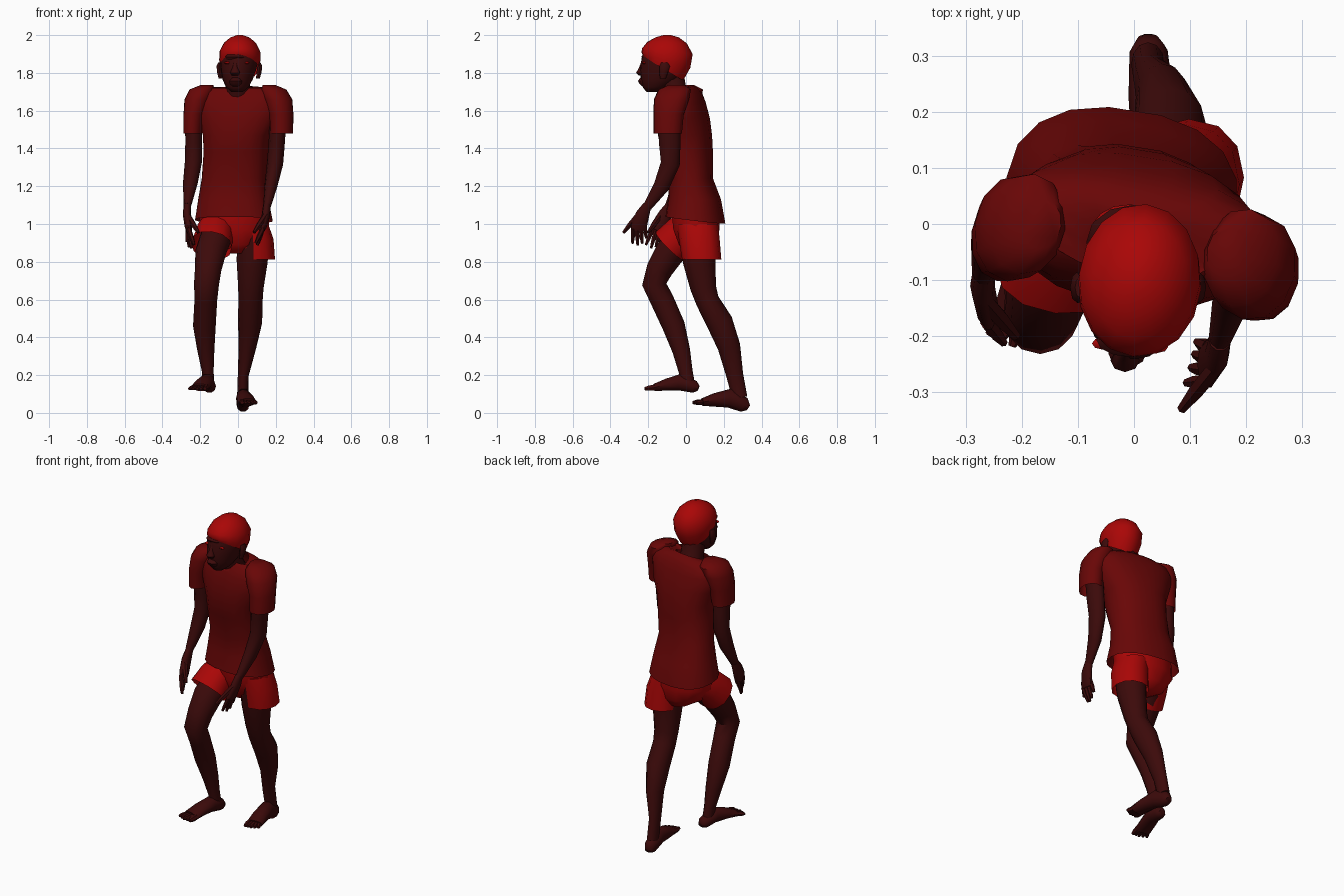
import bpy, bmesh
from math import sin, cos, pi, radians
from mathutils import Vector


def material(name, col):
    m = bpy.data.materials.new(name)
    m.diffuse_color = (*col, 1)
    return m


SKIN = material("skin", (0.045, 0.003, 0.003))
SHIRT = material("shirt", (0.14, 0.002, 0.002))
BRIGHT = material("bright_red", (0.4, 0.002, 0.002))


def loft(name, rings, mat, n=10, flat=False, yaw=0, sq=1.0, caps=(True, True)):
    """Skin rings (x, y, z, half width, half depth, front-back slope).
    flat = horizontal rings, otherwise rings stand square to the path."""
    bm = bmesh.new()
    loops = []
    c = [Vector(r[:3]) for r in rings]
    for i, r in enumerate(rings):
        if flat:
            a = Vector((cos(yaw), sin(yaw), 0))
            b = Vector((-sin(yaw), cos(yaw), 0))
        else:
            t = (c[min(i + 1, len(c) - 1)] - c[max(i - 1, 0)]).normalized()
            a = Vector((1, 0, 0))
            a = (a - t * a.dot(t)).normalized()
            b = t.cross(a)
        slope = r[5] if len(r) > 5 else 0
        loop = []
        for k in range(n):
            u, v = cos(2 * pi * k / n), sin(2 * pi * k / n)
            u = abs(u) ** sq * (1 if u > 0 else -1)
            v = abs(v) ** sq * (1 if v > 0 else -1)
            p = c[i] + a * u * r[3] + b * v * r[4]
            p.z += slope * v * r[4]
            loop.append(bm.verts.new(p))
        loops.append(loop)
    for p, q in zip(loops, loops[1:]):
        for k in range(n):
            bm.faces.new((p[k], p[(k + 1) % n], q[(k + 1) % n], q[k]))
    for want, loop in zip(caps, (loops[0], loops[-1])):
        if want:
            bm.faces.new(loop)
    bmesh.ops.recalc_face_normals(bm, faces=bm.faces)
    me = bpy.data.meshes.new(name)
    bm.to_mesh(me)
    bm.free()
    me.materials.append(mat)
    me.shade_smooth()
    me.set_sharp_from_angle(angle=radians(55))
    ob = bpy.data.objects.new(name, me)
    bpy.context.collection.objects.link(ob)
    return ob


def digit(name, root, tip, r):
    root, tip = Vector(root), Vector(tip)
    mid = root.lerp(tip, 0.55)
    loft(name, [(*root, r, r), (*mid, r * .95, r * .95), (*tip, r * .55, r * .55)], SKIN, 6)


# Shirt body, twisted and broadening into the shoulders
loft("shirt", [(-.022, .05, 1.02, .208, .155, -.12), (-.025, .045, 1.13, .188, .137),
               (-.022, .028, 1.24, .172, .112), (-.012, .005, 1.38, .172, .135),
               (-.008, -.005, 1.47, .18, .14), (0, -.012, 1.56, .218, .134),
               (0, -.015, 1.645, .243, .112), (0, -.015, 1.695, .225, .092),
               (0, -.02, 1.722, .16, .07, .05), (0, -.045, 1.70, .085, .078, .45)],
     SHIRT, 18, True, radians(-9), .85, (False, False))

# Sleeves with rounded shoulders
loft("left_sleeve", [(.232, -.097, 1.48, .06, .077), (.23, -.092, 1.58, .064, .082),
                     (.213, -.077, 1.66, .075, .095), (.19, -.06, 1.712, .066, .088),
                     (.165, -.05, 1.735, .035, .045)], SHIRT, 12, True, radians(-12), .95, (False, True))
loft("right_sleeve", [(-.24, -.02, 1.48, .05, .075), (-.233, -.018, 1.58, .056, .084),
                      (-.212, -.008, 1.66, .072, .095), (-.19, 0, 1.712, .068, .09),
                      (-.165, 0, 1.735, .035, .045)], SHIRT, 12, True, radians(-8), .95, (False, True))

# Shorts: pelvis and two open legs
loft("shorts_seat", [(-.02, .05, 1.05, .185, .128), (-.02, .055, .97, .183, .125),
                     (-.01, .06, .89, .14, .1), (-.01, .065, .845, .06, .07)], BRIGHT, 14, True)
loft("shorts_left_leg", [(.075, .06, 1.0, .085, .11), (.09, .07, .92, .098, .108),
                         (.098, .083, .812, .098, .104)], BRIGHT, 12, True, 0, .9, (True, False))
loft("shorts_right_leg", [(-.11, .04, .99, .085, .09), (-.125, -.02, .95, .1, .1),
                          (-.14, -.085, .885, .109, .105)], BRIGHT, 12, False, 0, .9, (True, False))

# Legs
loft("right_leg", [(-.11, .01, .95, .085, .08), (-.145, -.085, .85, .082, .08),
                   (-.158, -.14, .76, .07, .07), (-.167, -.168, .68, .066, .064),
                   (-.17, -.128, .6, .06, .062), (-.178, -.065, .46, .06, .06),
                   (-.17, -.025, .33, .045, .047), (-.16, -.002, .22, .031, .037),
                   (-.155, .015, .13, .03, .036)], SKIN, 12)
loft("left_leg", [(.08, .06, .95, .085, .1), (.075, .07, .8, .082, .086),
                  (.068, .092, .66, .067, .068), (.066, .115, .59, .064, .062),
                  (.064, .178, .48, .064, .07), (.05, .228, .35, .047, .06),
                  (.028, .258, .2, .029, .045), (.025, .285, .08, .03, .04)], SKIN, 12)


# Feet with five toes: heel, middle and ball rings, then toes fanned across the ball
def foot(side, rings, tip, width):
    loft(side + "_foot", rings, SKIN, 10)
    ball = Vector(rings[-1][:3])
    inner = 1 if side == "right" else -1
    for k in range(5):
        s = (k - 2) / 2 * inner
        root = ball + Vector((s * width * .8, 0, 0))
        end = Vector(tip) + Vector((s * width, .02 * (1 - k / 2) if k < 2 else 0, 0))
        digit(f"{side}_toe_{k + 1}", root, end, .013 + .004 * (k == 4))


foot("right", [(-.148, .066, .13, .02, .015), (-.15, .045, .138, .034, .034),
               (-.165, -.03, .162, .042, .046), (-.185, -.1, .15, .048, .033),
               (-.2, -.165, .135, .052, .02)], (-.217, -.218, .128), .042)
foot("left", [(.025, .33, .027, .02, .016), (.026, .308, .042, .034, .042),
              (.03, .23, .078, .04, .053), (.042, .15, .068, .047, .037),
              (.052, .085, .057, .05, .02)], (.06, .035, .055), .038)

# Arms
loft("right_arm", [(-.235, -.015, 1.56, .045, .055), (-.235, -.008, 1.43, .044, .052),
                   (-.236, -.004, 1.33, .045, .046), (-.252, -.03, 1.22, .039, .042),
                   (-.268, -.085, 1.1, .021, .026)], SKIN)
loft("left_arm", [(.212, -.09, 1.56, .045, .06), (.205, -.086, 1.43, .043, .06),
                  (.196, -.083, 1.32, .043, .053), (.174, -.13, 1.2, .034, .044),
                  (.153, -.205, 1.09, .02, .025)], SKIN)

# Hands: palm, four fingers and a thumb
hands = {
    "right": ([(-.268, -.085, 1.1, .02, .024), (-.27, -.11, 1.05, .022, .038),
               (-.262, -.145, .985, .02, .044), (-.258, -.155, .965, .014, .04)],
              [(-.27, -.14, .905), (-.26, -.16, .878), (-.247, -.185, .872), (-.232, -.212, .89)],
              (-.21, -.2, .955)),
    "left": ([(.153, -.205, 1.1, .02, .024), (.148, -.23, 1.05, .022, .038),
              (.132, -.25, .985, .02, .044), (.127, -.252, .965, .014, .04)],
             [(.112, -.21, .925), (.108, -.232, .897), (.102, -.256, .887), (.093, -.283, .898)],
             (.085, -.33, .955)),
}
for side, (palm, tips, thumb) in hands.items():
    loft(side + "_palm", palm, SKIN)
    low, mid = Vector(palm[2][:3]), Vector(palm[1][:3])
    for k, tip in enumerate(tips):
        s = (k - 1.5) / 1.5
        digit(f"{side}_finger_{k + 1}", low + Vector((0, -s * .03, -s * .008)), tip, .013)
    digit(side + "_thumb", mid + Vector((0, -.022, 0)), thumb, .016)

# Neck and head
loft("neck", [(0, -.03, 1.63, .085, .07), (0, -.06, 1.70, .064, .064),
              (0, -.085, 1.8, .064, .072)], SKIN, 12)
loft("head", [(-.005, -.175, 1.7, .032, .035), (-.004, -.16, 1.725, .06, .07),
              (-.002, -.135, 1.765, .08, .105), (.002, -.118, 1.81, .092, .125),
              (.006, -.108, 1.86, .101, .13), (.008, -.105, 1.92, .097, .122),
              (.01, -.1, 1.965, .07, .09)], SKIN, 16, True, radians(-5))
loft("hair", [(.008, -.122, 1.828, .1, .108, -.62), (.01, -.107, 1.868, .11, .13, -.32),
              (.01, -.098, 1.915, .108, .134, -.12), (.01, -.1, 1.96, .084, .105, -.04),
              (.01, -.1, 1.988, .05, .062), (.01, -.1, 2.0, .015, .02)],
     BRIGHT, 16, True, radians(-5), 1, (False, True))

# Face: nose, lips, brow, eyes and ears
loft("nose", [(-.014, -.222, 1.865, .008, .012), (-.015, -.232, 1.83, .014, .016),
              (-.016, -.243, 1.8, .026, .021), (-.015, -.235, 1.786, .018, .014)], SKIN, 8, True)
loft("lips", [(-.012, -.222, 1.775, .022, .02), (-.012, -.23, 1.757, .034, .026),
              (-.012, -.226, 1.74, .03, .02), (-.01, -.21, 1.725, .02, .016)], SKIN, 10, True)
loft("brow", [(-.004, -.2, 1.905, .05, .02), (-.007, -.207, 1.885, .06, .03),
              (-.007, -.205, 1.87, .055, .022)], SKIN, 12, True)
for side, x, y in (("right", -.055, -.213), ("left", .041, -.219)):
    loft(side + "_eye", [(x, y, 1.846, .01, .006), (x, y, 1.853, .02, .011),
                         (x, y, 1.86, .01, .006)], BRIGHT, 8, True)
for side, x in (("right", -.097), ("left", .111)):
    loft(side + "_ear", [(x * .95, -.122, 1.77, .01, .016), (x, -.118, 1.8, .013, .022),
                         (x * 1.04, -.113, 1.835, .013, .028), (x, -.113, 1.855, .008, .018)],
         SKIN, 8, True)
